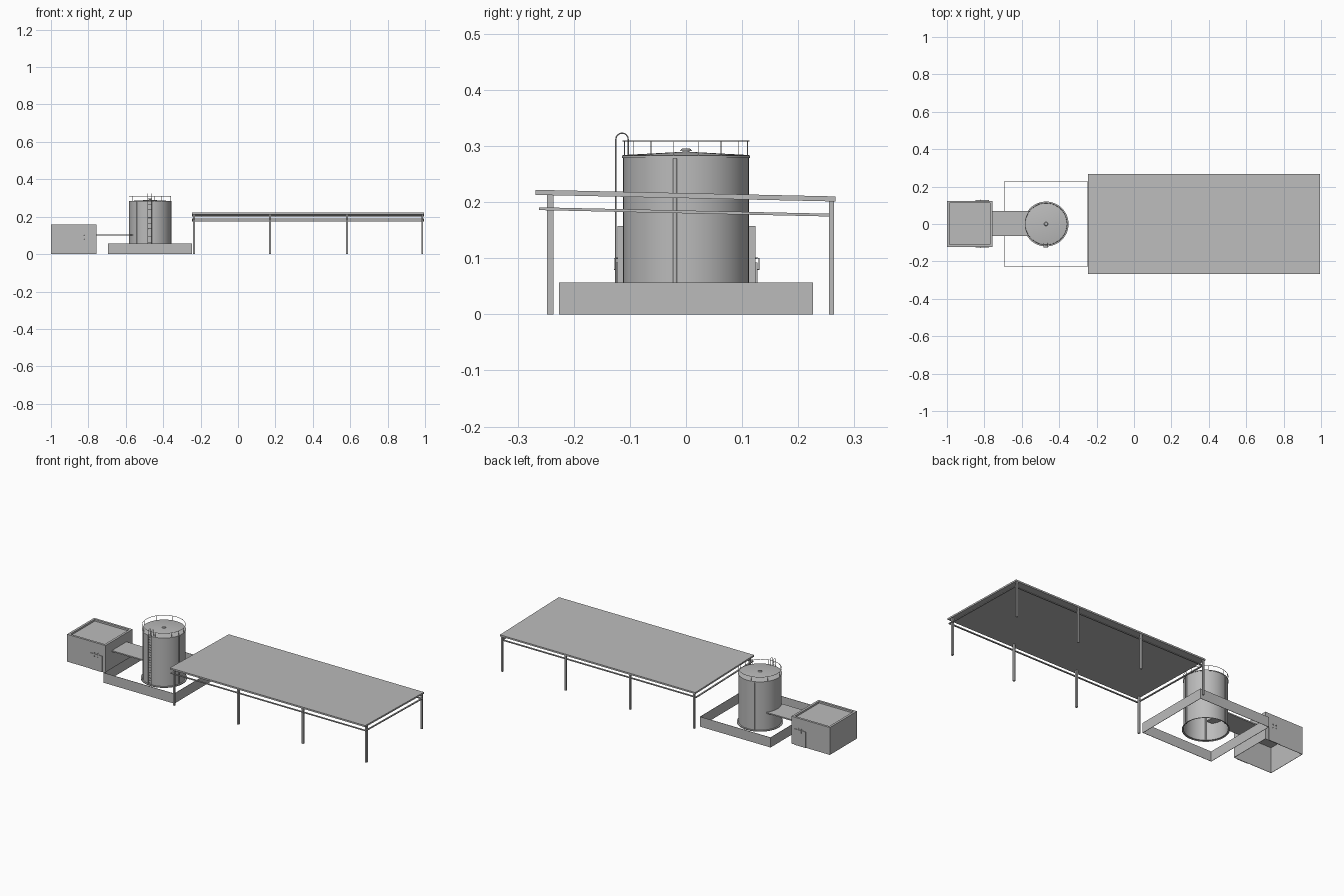
import bpy, bmesh, math
from mathutils import Vector

if "Cube" in bpy.data.objects:
    bpy.data.objects.remove(bpy.data.objects["Cube"])

grey = bpy.data.materials.new("light_grey")
grey.use_nodes = True
colour = (0.5, 0.5, 0.5, 1)
grey.diffuse_color = colour
grey.node_tree.nodes["Principled BSDF"].inputs["Base Color"].default_value = colour

TANK_X, TANK_R = -0.47, 0.112


def finish(name, bm, smooth=False):
    mesh = bpy.data.meshes.new(name)
    bm.to_mesh(mesh)
    bm.free()
    mesh.materials.append(grey)
    obj = bpy.data.objects.new(name, mesh)
    bpy.context.collection.objects.link(obj)
    if smooth:
        bpy.ops.object.select_all(action='DESELECT')
        obj.select_set(True)
        bpy.context.view_layer.objects.active = obj
        bpy.ops.object.shade_smooth_by_angle(angle=math.radians(35))
    return obj


def box(name, lo, hi, tilt=0.0):
    """Box between two corners; tilt lowers z by that much per unit of y."""
    bm = bmesh.new()
    bmesh.ops.create_cube(bm, size=1)
    for v in bm.verts:
        v.co = Vector(((lo[i] + hi[i]) / 2 + v.co[i] * (hi[i] - lo[i])) for i in range(3))
        v.co.z -= tilt * v.co.y
    return finish(name, bm)


def walls(name, lo, hi, thick):
    """Four upright walls, open above and below."""
    bm = bmesh.new()
    bmesh.ops.create_cube(bm, size=1)
    for v in bm.verts:
        v.co = Vector(((lo[i] + hi[i]) / 2 + v.co[i] * (hi[i] - lo[i])) for i in range(3))
    bm.normal_update()
    caps = [f for f in bm.faces if abs(f.normal.z) > 0.5]
    bmesh.ops.delete(bm, geom=caps, context='FACES_ONLY')
    obj = finish(name, bm)
    mod = obj.modifiers.new("thickness", 'SOLIDIFY')
    mod.thickness = thick
    mod.use_even_offset = True
    return obj


def lathe(name, profile, steps=64):
    bm = bmesh.new()
    verts = [bm.verts.new((TANK_X + r, 0, z)) for r, z in profile]
    edges = [bm.edges.new(p) for p in zip(verts, verts[1:])]
    bmesh.ops.spin(bm, geom=verts + edges, cent=(TANK_X, 0, 0), axis=(0, 0, 1),
                   angle=math.tau, steps=steps)
    bmesh.ops.remove_doubles(bm, verts=bm.verts, dist=0.00005)
    bmesh.ops.recalc_face_normals(bm, faces=bm.faces)
    return finish(name, bm, True)


def tube(name, points, radius, cyclic=False):
    curve = bpy.data.curves.new(name, 'CURVE')
    curve.dimensions = '3D'
    curve.bevel_depth = radius
    curve.bevel_resolution = 1
    curve.use_fill_caps = True
    spline = curve.splines.new('POLY')
    spline.points.add(len(points) - 1)
    for p, co in zip(spline.points, points):
        p.co = (*co, 1)
    spline.use_cyclic_u = cyclic
    curve.materials.append(grey)
    obj = bpy.data.objects.new(name, curve)
    bpy.context.collection.objects.link(obj)
    return obj


def around(angle, radius, z):
    return (TANK_X + radius * math.cos(angle), radius * math.sin(angle), z)


# Sloping canopy with a lower frame
SLOPE = 0.022
X0, X1 = -0.245, 0.995
box("canopy_roof", (X0, -0.268, 0.207), (X1, 0.266, 0.216), SLOPE)
for y in (-0.258, 0.252):
    box("frame_long_beam", (X0, y - 0.004, 0.180), (X1, y + 0.004, 0.185), SLOPE)
for x in (X0 + 0.004, X1 - 0.004):
    box("frame_end_beam", (x - 0.004, -0.262, 0.180), (x + 0.004, 0.256, 0.185), SLOPE)
for x in (-0.235, 0.172, 0.582, 0.985):
    box("front_post", (x - 0.005, -0.248, 0), (x + 0.005, -0.236, 0.213))
    box("back_post", (x - 0.005, 0.255, 0), (x + 0.005, 0.264, 0.203))

# Containment wall
walls("containment_wall", (-0.695, -0.226, 0), (-0.246, 0.226, 0.057), 0.002)

# Tank shell with open bottom, foot ring and shallow roof
lathe("tank_shell", [(TANK_R + 0.008, 0), (TANK_R + 0.008, 0.005), (TANK_R, 0.005),
                     (TANK_R, 0.279), (TANK_R + 0.002, 0.279), (TANK_R + 0.002, 0.283),
                     (TANK_R - 0.002, 0.284), (0, 0.290)])
lathe("roof_vent", [(0.006, 0.287), (0.006, 0.291), (0.011, 0.291), (0.008, 0.295), (0, 0.296)], 24)

# Roof railing
RAIL_COUNT = 16
for z in (0.309,):
    tube("railing_ring", [around(math.tau * i / 64, TANK_R, z) for i in range(64)], 0.0012, True)
for i in range(RAIL_COUNT):
    a = math.tau * (i + 0.5) / RAIL_COUNT
    tube("railing_post", [around(a, TANK_R, 0.282), around(a, TANK_R, 0.309)], 0.001)

# Pipes down the tank side
for degrees in (-10, -130, 110):
    a = math.radians(degrees)
    tube("side_pipe", [around(a, TANK_R, 0.005), around(a, TANK_R, 0.278)], 0.004)

# Ladder with hooped rails
for x in (-0.482, -0.462):
    arch = [(x, -0.114 + 0.011 * math.cos(t), 0.312 + 0.011 * math.sin(t))
            for t in (math.pi * (1 - i / 8) for i in range(9))]
    tube("ladder_rail", [(x, -0.125, 0.01)] + arch + [(x, -0.103, 0.284)], 0.0013)
for i in range(20):
    z = 0.02 + i * 0.0145
    tube("ladder_rung", [(-0.482, -0.125, z), (-0.462, -0.125, z)], 0.0008)

# Service building with recessed roof
walls("building_walls", (-1.0, -0.122, 0), (-0.756, 0.124, 0.157), 0.002)
walls("parapet", (-0.999, -0.121, 0.145), (-0.757, 0.123, 0.157), 0.012)
box("building_roof", (-0.99, -0.112, 0.143), (-0.766, 0.114, 0.147))

# Doors and handles on both long sides
for wall_y, side in ((-0.122, -1), (0.124, 1)):
    ys = sorted((wall_y, wall_y + side * 0.003))
    box("door", (-0.848, ys[0], 0), (-0.776, ys[1], 0.092))
    for x in (-0.822, -0.802):
        out = wall_y + side * 0.006
        tube("door_handle", [(x, wall_y, 0.080), (x, out, 0.080),
                             (x, out, 0.100), (x, wall_y, 0.100)], 0.0012)

# Walkway from building into the tank
box("walkway", (-0.757, -0.063, 0.099), (-0.53, 0.069, 0.106))
